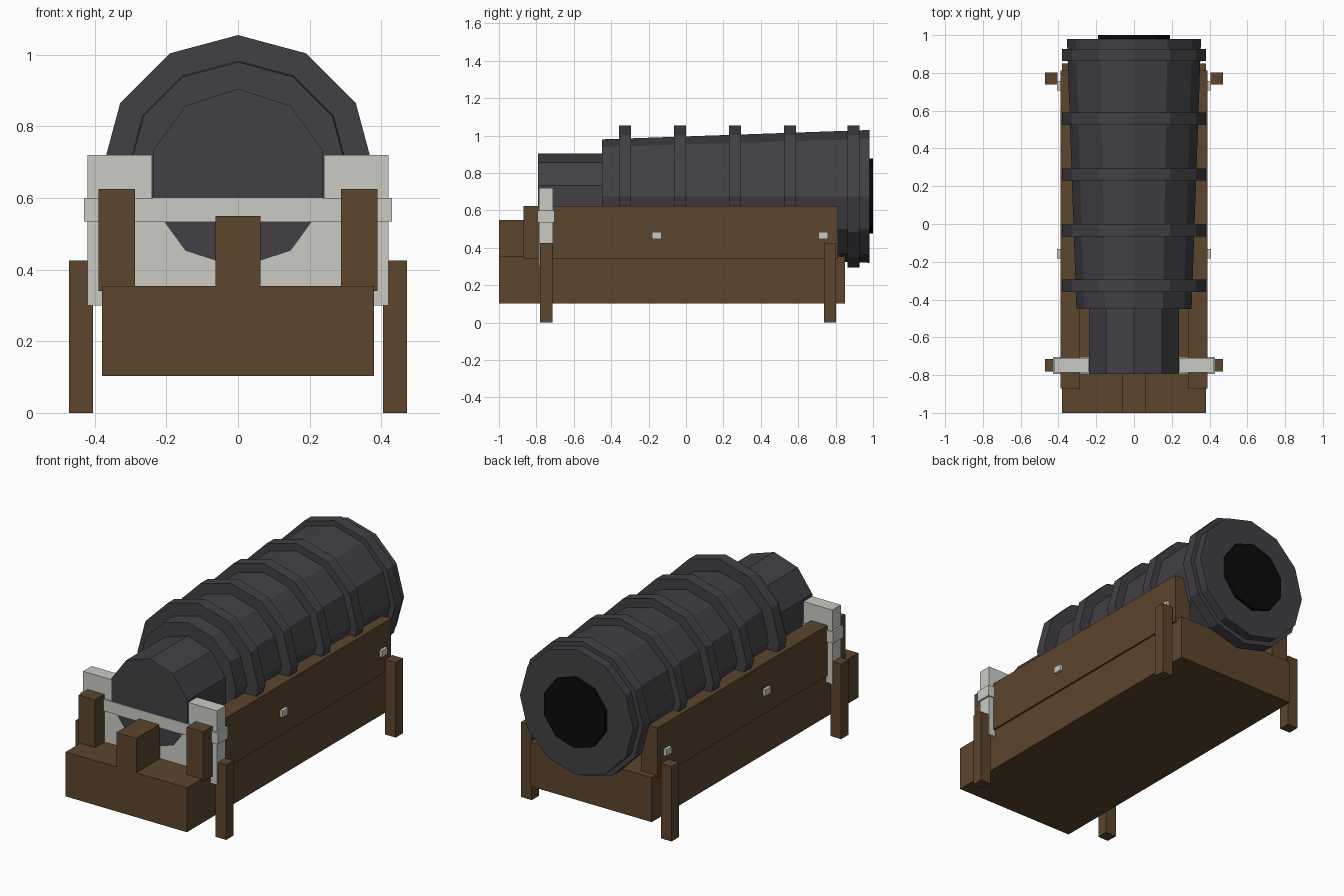
import bpy, math

if "Cube" in bpy.data.objects:
    bpy.data.objects.remove(bpy.data.objects["Cube"])


def material(name, rgb):
    m = bpy.data.materials.new(name)
    m.diffuse_color = (*rgb, 1)
    m.use_nodes = True
    m.node_tree.nodes["Principled BSDF"].inputs["Base Color"].default_value = m.diffuse_color
    return m


IRON = material("dark iron", (0.055, 0.051, 0.060))
WOOD = material("brown wood", (0.107, 0.060, 0.027))
STEEL = material("pale steel", (0.60, 0.60, 0.56))
BLACK = material("bore black", (0.003, 0.003, 0.003))


def mesh_object(name, verts, faces, mat):
    me = bpy.data.meshes.new(name)
    me.from_pydata(verts, [], faces)
    me.materials.append(mat)
    ob = bpy.data.objects.new(name, me)
    bpy.context.collection.objects.link(ob)
    return ob


def box(name, x0, x1, y0, y1, z0, z1, mat):
    verts = [(x, y, z) for x in (x0, x1) for y in (y0, y1) for z in (z0, z1)]
    faces = [(0, 1, 3, 2), (4, 6, 7, 5), (0, 4, 5, 1),
             (2, 3, 7, 6), (0, 2, 6, 4), (1, 5, 7, 3)]
    return mesh_object(name, verts, faces, mat)


def pair(name, x0, x1, *rest):
    box("right_" + name, x0, x1, *rest)
    box("left_" + name, -x1, -x0, *rest)


def tube(name, n, z, y0, r0, y1, r1, mat):
    """Closed n-sided section along y with a corner at the top."""
    verts = []
    for y, r in ((y0, r0), (y1, r1)):
        for i in range(n):
            a = 2 * math.pi * i / n
            verts.append((r * math.sin(a), y, z + r * math.cos(a)))
    faces = [(i, i + n, (i + 1) % n + n, (i + 1) % n) for i in range(n)]
    faces += [tuple(range(n)), tuple(reversed(range(n, 2 * n)))]
    return mesh_object(name, verts, faces, mat)


# Barrel: narrow breech, tapered body, raised bands and dark bore
tube("breech", 10, 0.655, -0.791, 0.25, -0.44, 0.25, IRON)
tube("barrel_body", 12, 0.675, -0.45, 0.305, 0.98, 0.355, IRON)
for i, y in enumerate((-0.327, -0.033, 0.262, 0.557, 0.895)):
    tube(f"barrel_band_{i + 1}", 12, 0.675, y - 0.032, 0.38, y + 0.032, 0.38, IRON)
tube("bore", 10, 0.677, 0.97, 0.2, 1.0, 0.2, BLACK)

# Wooden cradle: base block, side rails, centre stop and legs
box("base", -0.38, 0.38, -1.0, 0.85, 0.103, 0.355, WOOD)
pair("rail", 0.287, 0.39, -0.87, 0.812, 0.34, 0.625, WOOD)
box("centre_stop", -0.0625, 0.0625, -1.0, -0.785, 0.34, 0.55, WOOD)
pair("front_leg", 0.405, 0.472, -0.78, -0.715, 0, 0.425, WOOD)
pair("back_leg", 0.405, 0.472, 0.738, 0.803, 0, 0.425, WOOD)

# Steel bracket that holds the breech
box("bracket_plate", -0.42, 0.42, -0.787, -0.71, 0.3, 0.56, STEEL)
pair("bracket_upright", 0.24, 0.42, -0.787, -0.71, 0.54, 0.72, STEEL)
box("bracket_bar", -0.43, 0.43, -0.795, -0.703, 0.535, 0.6, STEEL)

# Square bolts on the rails
for name, y in (("front_bolt", -0.157), ("back_bolt", 0.733)):
    pair(name, 0.38, 0.407, y - 0.025, y + 0.025, 0.448, 0.485, STEEL)
